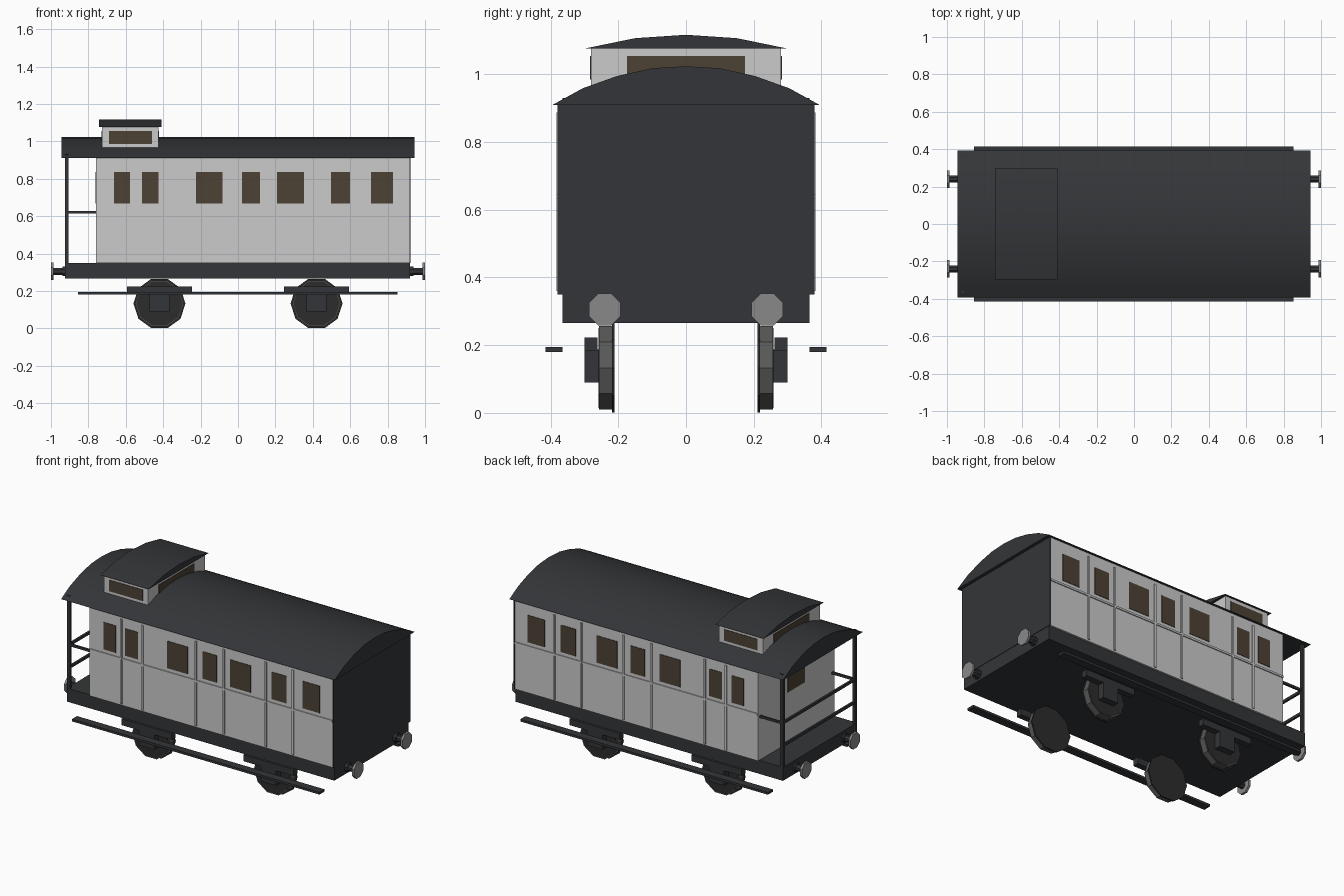
import bpy, math
from mathutils import Matrix

if "Cube" in bpy.data.objects:
    bpy.data.objects.remove(bpy.data.objects["Cube"])


def material(name, r, g, b):
    m = bpy.data.materials.new(name)
    m.diffuse_color = (r, g, b, 1)
    m.use_nodes = True
    m.node_tree.nodes["Principled BSDF"].inputs["Base Color"].default_value = m.diffuse_color
    return m


DARK = material("dark_paint", 0.034, 0.036, 0.04)
BLACK = material("black_iron", 0.025, 0.025, 0.026)
GLASS = material("brown_glass", 0.075, 0.054, 0.036)
STEEL = material("buffer_steel", 0.25, 0.25, 0.25)
TYRE = material("tyre_steel", 0.1, 0.1, 0.1)


def mesh_object(name, verts, faces, mat=None):
    me = bpy.data.meshes.new(name)
    me.from_pydata(verts, [], faces)
    if mat:
        me.materials.append(mat)
    ob = bpy.data.objects.new(name, me)
    bpy.context.collection.objects.link(ob)
    return ob


def extrude_x(name, profile, x0, x1, mat=None):
    """Prism along x from a counter-clockwise (y, z) profile."""
    n = len(profile)
    verts = [(x, y, z) for x in (x0, x1) for y, z in profile]
    faces = [tuple(reversed(range(n))), tuple(range(n, 2 * n))]
    faces += [(i, (i + 1) % n, n + (i + 1) % n, n + i) for i in range(n)]
    return mesh_object(name, verts, faces, mat)


def box(name, x, y, z, mat=None):
    (y0, y1), (z0, z1) = sorted(y), z
    return extrude_x(name, [(y0, z0), (y1, z0), (y1, z1), (y0, z1)], x[0], x[1], mat)


def disc(name, axis, a0, a1, centre, r, sides, turn, mat):
    """Prism with a regular polygon section, along x or y."""
    ring = [(r * math.cos(turn + math.tau * i / sides), r * math.sin(turn + math.tau * i / sides))
            for i in range(sides)]
    a0, a1 = sorted((a0, a1))
    if axis == "x":
        return extrude_x(name, [(centre[0] + u, centre[1] + v) for u, v in ring], a0, a1, mat)
    ob = extrude_x(name, ring, a0, a1, mat)
    ob.data.transform(Matrix.Translation((centre[0], 0, centre[1])) @ Matrix.Rotation(math.pi / 2, 4, "Z"))
    return ob


def roof(name, half, x0, x1):
    """Arched roof from half a profile, eave to ridge."""
    left = [(-y, z) for y, z in half]
    ob = extrude_x(name, half + left[-2::-1], x0, x1, DARK)
    bpy.ops.object.select_all(action="DESELECT")
    ob.select_set(True)
    bpy.context.view_layer.objects.active = ob
    bpy.ops.object.shade_smooth_by_angle(angle=math.radians(30))
    return ob


# Underframe, cabin and end wall
box("underframe", (-0.925, 0.92), (-0.365, 0.365), (0.266, 0.35), DARK)
box("cabin", (-0.76, 0.918), (-0.376, 0.376), (0.35, 0.915))
box("end_wall", (0.916, 0.923), (-0.379, 0.379), (0.35, 0.915), DARK)
box("porch_wall_window", (-0.763, -0.755), (-0.085, 0.085), (0.667, 0.836), GLASS)

# Main roof and raised lookout
roof("main_roof", [(0.394, 0.91), (0.305, 0.959), (0.204, 0.995), (0.1, 1.018), (0, 1.024)], -0.945, 0.943)
box("lookout_walls", (-0.727, -0.425), (-0.28, 0.28), (0.95, 1.08))
roof("lookout_roof", [(0.296, 1.077), (0.15, 1.107), (0, 1.117)], -0.743, -0.41)
box("lookout_end_windows", (-0.73, -0.422), (-0.175, 0.175), (0.985, 1.055), GLASS)
box("lookout_side_windows", (-0.69, -0.46), (-0.283, 0.283), (0.985, 1.055), GLASS)

windows = [(-0.663, -0.578), (-0.513, -0.425), (-0.225, -0.083), (0.021, 0.118),
           (0.209, 0.353), (0.497, 0.599), (0.711, 0.829)]
strips = [-0.54, -0.394, -0.027, 0.166, 0.457, 0.644]

for s, side in ((-1, "front"), (1, "back")):
    # Side windows and panel strips
    for x in windows:
        box(side + "_window", x, (s * 0.37, s * 0.379), (0.667, 0.836), GLASS)
    for x in strips:
        box(side + "_panel_strip", (x - 0.006, x + 0.006), (s * 0.37, s * 0.383), (0.36, 0.888))
    box(side + "_waist_strip", (-0.758, 0.916), (s * 0.37, s * 0.382), (0.634, 0.646))

    # Porch post and side rail
    box(side + "_porch_post", (-0.924, -0.905), (s * 0.346, s * 0.365), (0.345, 0.93), DARK)
    box(side + "_porch_side_rail", (-0.91, -0.755), (s * 0.349, s * 0.362), (0.614, 0.628), DARK)

    # Footboard
    box(side + "_footboard", (-0.855, 0.852), (s * 0.365, s * 0.415), (0.18, 0.194), DARK)

    for x in (-0.42, 0.42):
        # Wheel: tyre, hub face and inner flange
        disc(side + "_tyre", "y", s * 0.215, s * 0.257, (x, 0.133), 0.13, 10, 0, TYRE)
        disc(side + "_wheel_face", "y", s * 0.25, s * 0.259, (x, 0.133), 0.124, 10, 0, BLACK)
        disc(side + "_flange", "y", s * 0.211, s * 0.219, (x, 0.133), 0.139, 10, 0, BLACK)
        # Axle box under its spring bar
        box(side + "_axle_box", (x - 0.053, x + 0.053), (s * 0.258, s * 0.3), (0.09, 0.187), DARK)
        box(side + "_spring_bar", (x - 0.173, x + 0.173), (s * 0.262, s * 0.3), (0.183, 0.223), DARK)

    # Buffers at both ends
    for e in (-1, 1):
        c = (s * 0.24, 0.305)
        disc(side + "_buffer_base", "x", e * 0.915, e * 0.937, c, 0.028, 8, math.pi / 8, DARK)
        disc(side + "_buffer_shaft", "x", e * 0.93, e * 0.99, c, 0.02, 8, math.pi / 8, DARK)
        disc(side + "_buffer_head", "x", e * 0.986, e * 1.0, c, 0.051, 8, math.pi / 8, STEEL)

# Porch end rails
for z in (0.48, 0.621):
    box("porch_end_rail", (-0.921, -0.908), (-0.36, 0.36), (z - 0.008, z + 0.008), DARK)
